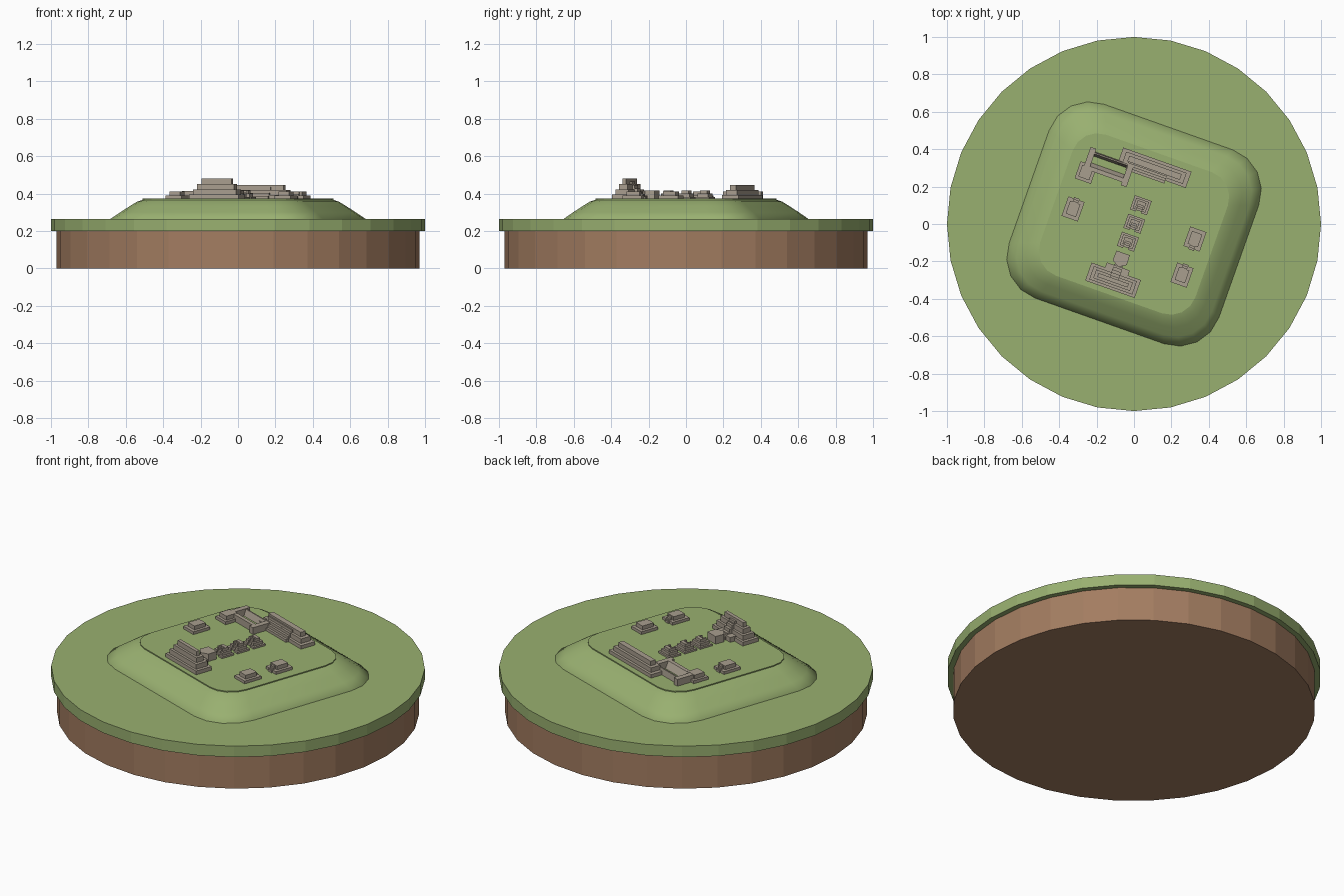
import bpy, bmesh, math

cube = bpy.data.objects.get("Cube")
if cube:
    bpy.data.objects.remove(cube, do_unlink=True)

TURN = math.radians(-19.5)   # the whole site is turned on its base
GROUND = 0.372               # height of the plateau


def material(name, rgb):
    m = bpy.data.materials.new(name)
    m.use_nodes = True
    m.diffuse_color = (*rgb, 1)
    m.node_tree.nodes["Principled BSDF"].inputs["Base Color"].default_value = (*rgb, 1)
    return m


GRASS = material("grass green", (0.318, 0.434, 0.163))
EARTH = material("earth brown", (0.367, 0.204, 0.119))
STONE = material("stone grey", (0.393, 0.342, 0.274))


def finish(name, bm, mat, turn=TURN):
    bmesh.ops.recalc_face_normals(bm, faces=bm.faces)
    mesh = bpy.data.meshes.new(name)
    bm.to_mesh(mesh)
    bm.free()
    mesh.materials.append(mat)
    ob = bpy.data.objects.new(name, mesh)
    ob.rotation_euler.z = turn
    bpy.context.collection.objects.link(ob)
    return ob


def loft(bm, rings):
    """Skin a stack of rings and cap both ends."""
    loops = [[bm.verts.new(p) for p in ring] for ring in rings]
    n = len(loops[0])
    for a, b in zip(loops, loops[1:]):
        for i in range(n):
            bm.faces.new((a[i], a[(i + 1) % n], b[(i + 1) % n], b[i]))
    bm.faces.new(loops[0][::-1])
    bm.faces.new(loops[-1])


def box(bm, cu, cv, w, d, z0, z1):
    ring = [(cu + a * w / 2, cv + b * d / 2) for a, b in ((-1, -1), (1, -1), (1, 1), (-1, 1))]
    loft(bm, [[(x, y, z) for x, y in ring] for z in (z0, z1)])


def ridge(bm, u0, u1, profile):
    """Extrude a (v, z) profile along u."""
    loft(bm, [[(u, v, z) for v, z in profile] for u in (u0, u1)])


def rounded(hx, hy, r, z, seg=4):
    pts = []
    for k, (sx, sy) in enumerate(((1, 1), (-1, 1), (-1, -1), (1, -1))):
        for i in range(seg + 1):
            a = math.pi / 2 * (k + i / seg)
            pts.append((sx * (hx - r) + r * math.cos(a), sy * (hy - r) + r * math.sin(a), z))
    return pts


# Round base: earth below, grass rim above
def disc(name, r, z0, z1, mat):
    bm = bmesh.new()
    loft(bm, [[(r * math.cos(math.tau * i / 32), r * math.sin(math.tau * i / 32), z)
               for i in range(32)] for z in (z0, z1)])
    finish(name, bm, mat, 0)


disc("earth_base", 0.97, 0, 0.2, EARTH)
disc("grass_disc", 1.0, 0.2, 0.265, GRASS)

# Soft mound with a thin plateau slab
bm = bmesh.new()
profile = ((0, 0.22), (0, 0.265), (0.3, 0.3), (0.6, 0.333), (0.82, 0.356), (1, 0.366))
loft(bm, [rounded(0.595 - 0.155 * t, 0.55 - 0.15 * t, 0.23 - 0.09 * t, z) for t, z in profile])
for f in bm.faces:
    f.smooth = len(f.verts) == 4
finish("mound", bm, GRASS)
bm = bmesh.new()
loft(bm, [rounded(0.44, 0.4, 0.14, z) for z in (0.36, GROUND)])
finish("plateau", bm, GRASS)


def stepped(name, cu, cv, w, d, levels, shrink_w, shrink_d, rise):
    bm = bmesh.new()
    for i in range(levels):
        z = GROUND - 0.006 + i * rise
        box(bm, cu, cv, w - i * shrink_w, d - i * shrink_d, z, z + rise)
    return finish(name, bm, STONE)


def stairs(name, cu, w, v_high, v_low, z_high, steps):
    """Flight of steps running along v."""
    bm = bmesh.new()
    pts = [(v_high, GROUND - 0.006)]
    run, rise = (v_low - v_high) / steps, (z_high - GROUND) / steps
    for i in range(steps):
        pts += [(v_high + run * i, z_high - rise * i), (v_high + run * (i + 1), z_high - rise * i)]
    pts.append((v_low, GROUND - 0.006))
    ridge(bm, cu - w / 2, cu + w / 2, pts)
    finish(name, bm, STONE)


# Front and back stepped temples with their stairs
stepped("front_temple", -0.005, -0.321, 0.28, 0.102, 4, 0.036, 0.027, 0.0283)
stairs("front_temple_stairs", -0.003, 0.05, -0.315, -0.235, 0.465, 5)
bm = bmesh.new()
box(bm, -0.003, -0.262, 0.13, 0.04, GROUND - 0.006, 0.4)
finish("front_temple_landing", bm, STONE)
stepped("back_temple", 0.003, 0.32, 0.387, 0.092, 3, 0.045, 0.03, 0.0267)
stairs("back_temple_stairs", -0.03, 0.22, 0.31, 0.258, 0.435, 4)

# Five-sided altar block
bm = bmesh.new()
plan = [(-0.04, -0.165), (0.035, -0.165), (0.037, -0.22), (-0.003, -0.245), (-0.043, -0.22)]
loft(bm, [[(u, v, z) for u, v in plan] for z in (GROUND - 0.006, 0.417)])
finish("altar", bm, STONE)

# Row of three small U-shaped shrines
for n, cv in enumerate((-0.1, 0.002, 0.107), 1):
    bm = bmesh.new()
    for i in range(3):
        w, d, z = 0.096 - 0.024 * i, 0.08 - 0.02 * i, GROUND - 0.006 + 0.0165 * i
        arm = (w - 0.028) / 2
        box(bm, 0.001, cv + d / 4, w, d / 2, z, z + 0.0165)
        for s in (-1, 1):
            box(bm, 0.001 + s * (w - arm) / 2, cv - d / 4, arm, d / 2, z, z + 0.0165)
    finish(f"shrine_{n}", bm, STONE)
    stairs(f"shrine_stairs_{n}", 0.001, 0.028, cv, cv - 0.032, 0.405, 3)

# Three side platforms, each with a short flight of steps
for n, (cu, cv, way) in enumerate(((-0.334, -0.033, 1), (0.334, 0.033, -1), (0.333, -0.172, 1)), 1):
    stepped(f"side_platform_{n}", cu, cv, 0.092, 0.11, 2, 0.034, 0.038, 0.0225)
    stairs(f"side_platform_stairs_{n}", cu, 0.03, cv + way * 0.03, cv + way * 0.062, 0.409, 3)

# Ball court: two sloping side walls between end walls
bm = bmesh.new()
low, top = GROUND - 0.006, 0.412
ridge(bm, -0.33, -0.13, [(0.19, low), (0.19, top), (0.212, top), (0.235, low)])
ridge(bm, -0.33, -0.13, [(0.295, low), (0.29, top - 0.003), (0.283, top - 0.003), (0.268, low)])
finish("court_side_walls", bm, STONE)
bm = bmesh.new()
box(bm, -0.34, 0.255, 0.032, 0.112, low, top)
box(bm, -0.12, 0.25, 0.032, 0.155, low, top)
finish("court_end_walls", bm, STONE)
stepped("court_platform", -0.335, 0.173, 0.092, 0.096, 2, 0.03, 0.03, 0.0235)
